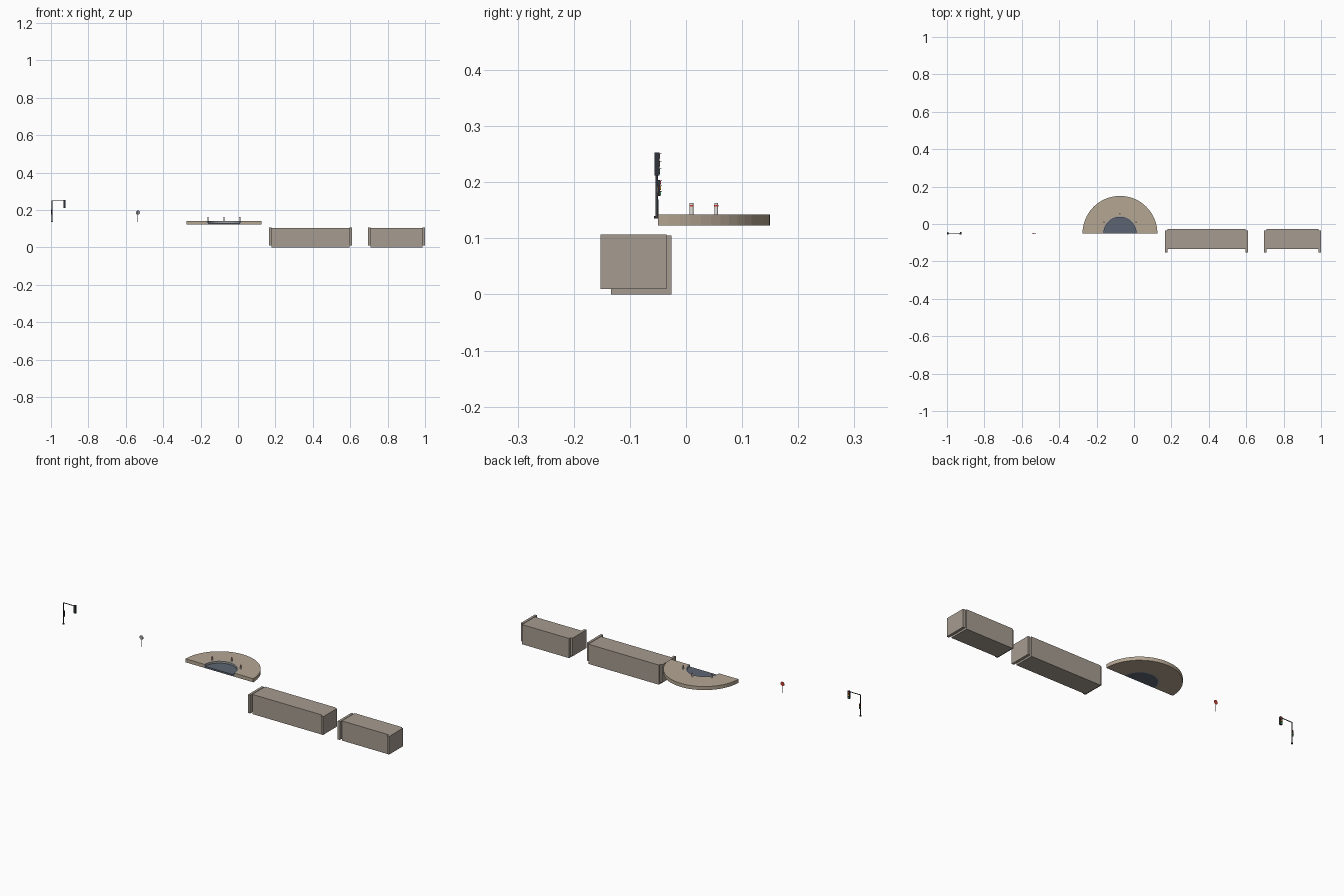
import bpy, bmesh
from math import cos, sin, pi, radians

if "Cube" in bpy.data.objects:
    bpy.data.objects.remove(bpy.data.objects["Cube"])

MATS = {}
COLOURS = {
    "stone": (0.38, 0.33, 0.28), "paving": (0.46, 0.38, 0.29),
    "asphalt": (0.11, 0.13, 0.17), "kerb": (0.35, 0.35, 0.36),
    "dark": (0.03, 0.035, 0.045), "steel": (0.35, 0.36, 0.38),
    "red": (0.7, 0.05, 0.03), "amber": (0.8, 0.4, 0.03),
    "green": (0.05, 0.5, 0.12), "white": (0.75, 0.74, 0.7),
}


def finish(name, bm, colour):
    bmesh.ops.recalc_face_normals(bm, faces=bm.faces)
    me = bpy.data.meshes.new(name)
    bm.to_mesh(me)
    bm.free()
    if colour not in MATS:
        MATS[colour] = bpy.data.materials.new(colour)
        MATS[colour].diffuse_color = (*COLOURS[colour], 1)
    me.materials.append(MATS[colour])
    ob = bpy.data.objects.new(name, me)
    bpy.context.collection.objects.link(ob)
    return ob


def box(name, x, y, z, colour):
    bm = bmesh.new()
    bmesh.ops.create_cube(bm, size=1)
    for v in bm.verts:
        for i, (a, b) in enumerate((x, y, z)):
            v.co[i] = (a + b) / 2 + v.co[i] * (b - a)
    return finish(name, bm, colour)


def cyl(name, centre, r, length, colour, axis="Z", sides=12, r2=None):
    bm = bmesh.new()
    bmesh.ops.create_cone(bm, cap_ends=True, segments=sides, radius1=r,
                          radius2=r if r2 is None else r2, depth=length)
    ob = finish(name, bm, colour)
    ob.location = centre
    ob.rotation_euler = {"Z": (0, 0, pi / sides), "X": (0, pi / 2, 0),
                         "Y": (-pi / 2, pi / sides, 0)}[axis]
    return ob


def half_disc(name, centre, r_in, r_out, z0, z1, colour, n=32):
    """Extruded half ring (or half disc when r_in is 0)."""
    bm = bmesh.new()
    ang = [pi * i / n for i in range(n + 1)]

    def pt(r, a):
        return bm.verts.new((centre[0] + r * cos(a), centre[1] + r * sin(a), z0))

    outer = [pt(r_out, a) for a in ang]
    if r_in:
        inner = [pt(r_in, a) for a in ang]
        faces = [bm.faces.new((outer[i], outer[i + 1], inner[i + 1], inner[i]))
                 for i in range(n)]
    else:
        faces = [bm.faces.new(outer)]
    top = bmesh.ops.extrude_face_region(bm, geom=faces, use_keep_orig=True)["geom"]
    for v in top:
        if isinstance(v, bmesh.types.BMVert):
            v.co.z = z1
    return finish(name, bm, colour)


# Stone blocks with offset end plates
for n, (x0, x1) in enumerate(((0.165, 0.609), (0.695, 1.0)), 1):
    t = 0.0135
    box(f"block_{n}_body", (x0 + t, x1 - t), (-0.134, -0.026), (0, 0.105), "stone")
    for side, a in (("left", x0), ("right", x1 - t)):
        box(f"block_{n}_{side}_plate", (a, a + t), (-0.152, -0.035),
            (0.01, 0.107), "stone")

# Half-round pavement with sunken road bay
C = (-0.075, -0.05)
half_disc("pavement", C, 0.093, 0.2, 0.123, 0.142, "paving")
half_disc("bay_kerb", C, 0.086, 0.093, 0.123, 0.142, "kerb")
half_disc("bay_road", C, 0, 0.086, 0.123, 0.132, "asphalt")

# Bollards around the bay
for n, deg in enumerate((35, 90, 145), 1):
    x, y = C[0] + 0.104 * cos(radians(deg)), C[1] + 0.104 * sin(radians(deg))
    cyl(f"bollard_{n}_post", (x, y, 0.152), 0.0035, 0.021, "white")
    cyl(f"bollard_{n}_band", (x, y, 0.158), 0.0038, 0.003, "red")

# Road sign, facing the back
cyl("sign_post", (-0.535, -0.052, 0.165), 0.0013, 0.058, "steel")
cyl("sign_plate", (-0.535, -0.0505, 0.186), 0.0115, 0.001, "steel", "Y", 8)
cyl("sign_face", (-0.535, -0.0497, 0.186), 0.011, 0.0008, "red", "Y", 8)

# Traffic light mast
PX, PY = -0.995, -0.052
cyl("mast_base", (PX, PY, 0.1375), 0.005, 0.005, "dark", sides=16)
cyl("mast_pole", (PX, PY, 0.1945), 0.0028, 0.112, "dark", r2=0.0022)
cyl("mast_arm", ((PX - 0.921) / 2, PY, 0.2495), 0.002, 0.074, "dark", "X")


def signal(name, x, w, y0, y1, z0, z1, r):
    box(f"{name}_housing", (x - w / 2, x + w / 2), (y0, y1), (z0, z1), "dark")
    step = (z1 - z0) / 3
    for i, col in enumerate(("green", "amber", "red")):
        z = z0 + step * (i + 0.5)
        cyl(f"{name}_{col}_lamp", (x, y1 + 0.0005, z), r, 0.001, col, "Y")
        box(f"{name}_{col}_visor", (x - r, x + r), (y1, y1 + 0.003),
            (z + r, z + r + 0.0008), "dark")


signal("arm_signal", -0.927, 0.012, -0.056, -0.047, 0.212, 0.253, 0.0045)
signal("pole_signal", PX, 0.009, -0.051, -0.046, 0.175, 0.204, 0.0034)

for m in bpy.data.materials:
    if m.users and not m.is_grease_pencil:
        m.use_nodes = True
        m.node_tree.nodes["Principled BSDF"].inputs["Base Color"].default_value = m.diffuse_color
